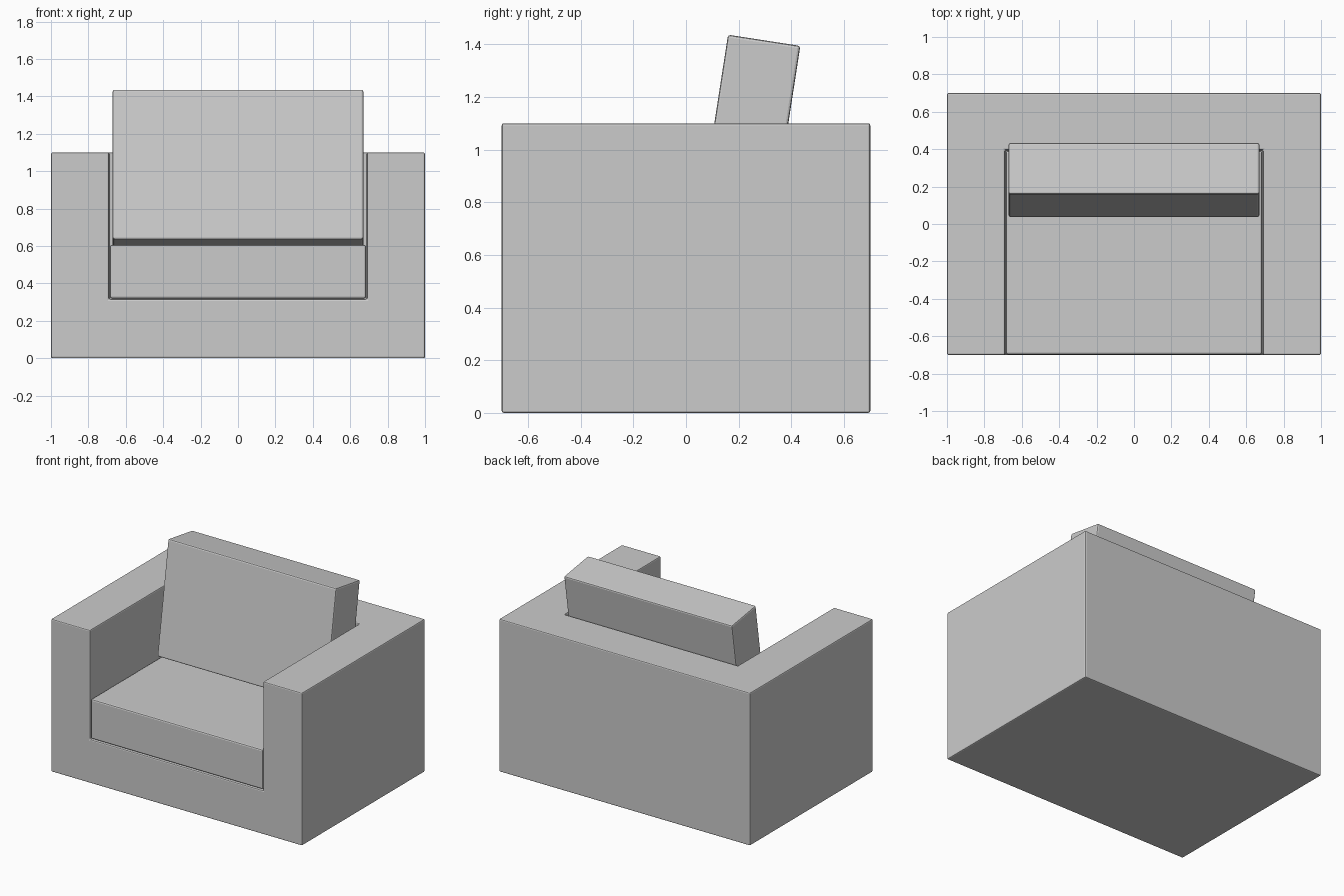
import bpy
import math

if "Cube" in bpy.data.objects:
    bpy.data.objects.remove(bpy.data.objects["Cube"])


def box(name, x, y, z, tilt=0.0):
    """Box spanning the given (min, max) ranges, tilted about x through its centre."""
    spans = (x, y, z)
    bpy.ops.mesh.primitive_cube_add(size=1, location=[(a + b) / 2 for a, b in spans])
    ob = bpy.context.object
    ob.name = name
    ob.scale = [b - a for a, b in spans]
    bpy.ops.object.transform_apply(location=False, rotation=False, scale=True)
    ob.rotation_euler.x = tilt
    return ob


def soften(ob, width):
    bev = ob.modifiers.new("edge_bevel", "BEVEL")
    bev.width = width
    bev.segments = 2
    bev.limit_method = "ANGLE"


# Frame: one block with the seating recess cut out between arms and back
frame = box("frame", (-1, 1), (-0.7, 0.7), (0, 1.1))
recess = box("recess_cutter", (-0.69, 0.69), (-1.0, 0.395), (0.315, 1.5))
cut = frame.modifiers.new("recess", "BOOLEAN")
cut.operation = "DIFFERENCE"
cut.solver = "EXACT"
cut.object = recess
soften(frame, 0.008)

# Apply the cut so the helper can go
bpy.context.view_layer.objects.active = frame
bpy.ops.object.modifier_apply(modifier="recess")
bpy.data.objects.remove(recess, do_unlink=True)

# Seat cushion filling the recess
seat = box("seat_cushion", (-0.685, 0.685), (-0.697, 0.39), (0.32, 0.605))
soften(seat, 0.01)

# Back cushion leaning on the top edge of the back
back = box("back_cushion", (-0.67, 0.67), (0.096, 0.374), (0.61, 1.42),
           tilt=-math.radians(8.8))
soften(back, 0.01)
